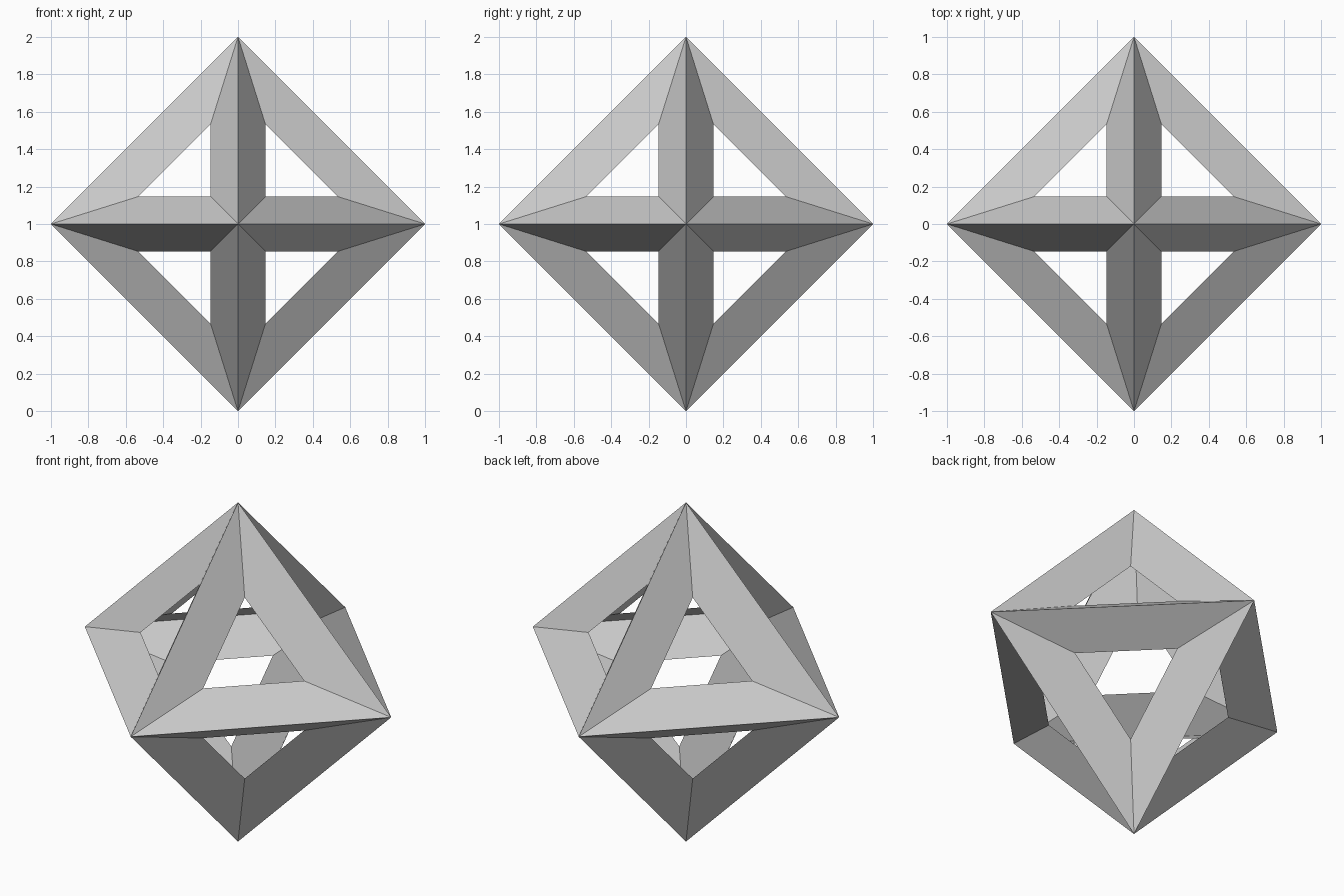
import bpy, bmesh
from mathutils import Vector

if "Cube" in bpy.data.objects:
    bpy.data.objects.remove(bpy.data.objects["Cube"])

bm = bmesh.new()

# solid octahedron from six axis points
for axis in range(3):
    for sign in (-1, 1):
        p = Vector((0, 0, 1))
        p[axis] += sign
        bm.verts.new(p)
bmesh.ops.convex_hull(bm, input=bm.verts[:])
bmesh.ops.recalc_face_normals(bm, faces=bm.faces[:])

# sunken inset on every face, then open the triangular windows
panels = bm.faces[:]
bmesh.ops.inset_individual(bm, faces=panels, thickness=0.25, depth=-0.1,
                           use_even_offset=True)
bmesh.ops.delete(bm, geom=panels, context='FACES')

mesh = bpy.data.meshes.new("octahedron_frame")
bm.to_mesh(mesh)
bm.free()
frame = bpy.data.objects.new("octahedron_frame", mesh)
bpy.context.collection.objects.link(frame)
